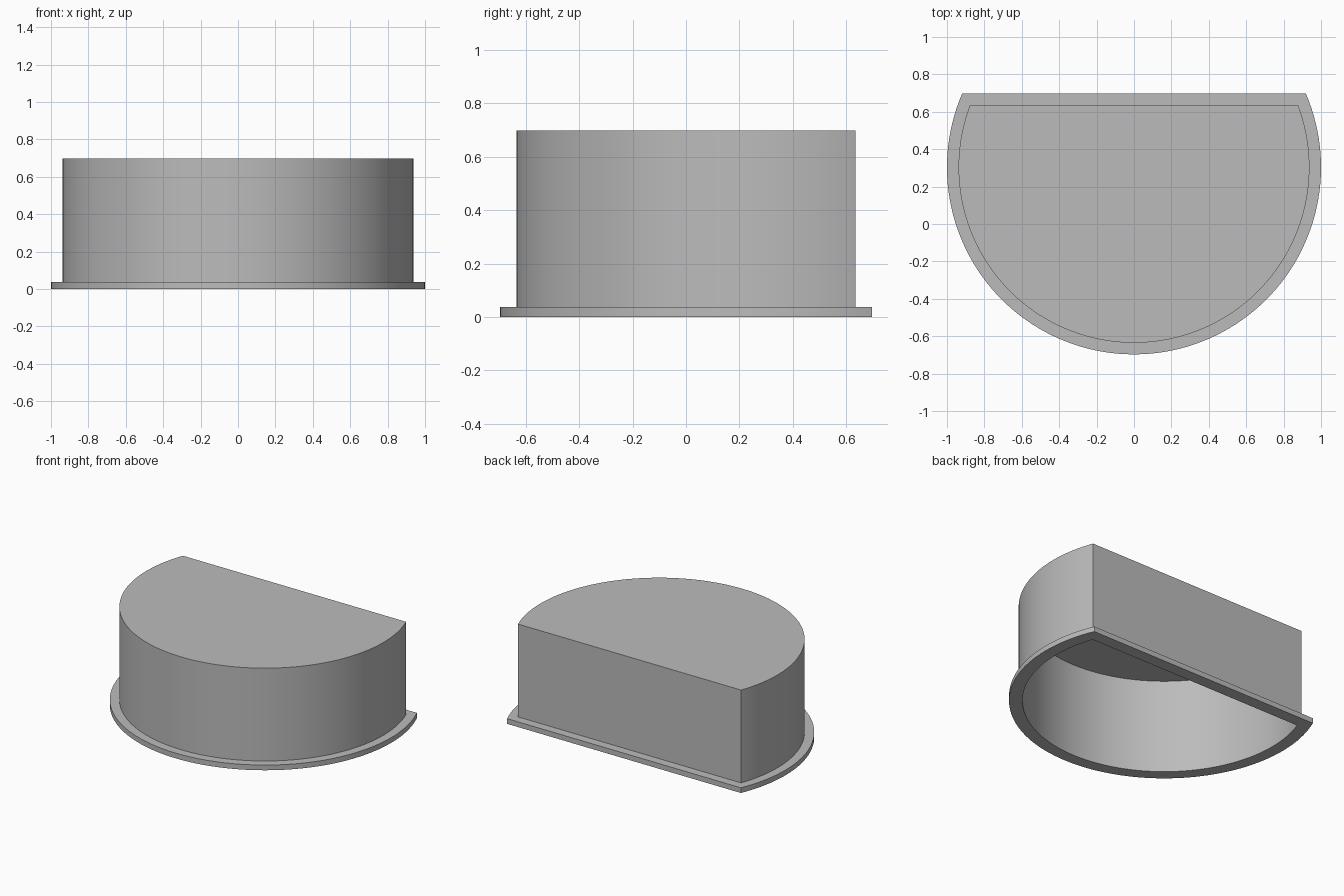
import bpy, bmesh, math

cube = bpy.data.objects.get("Cube")
if cube:
    bpy.data.objects.remove(cube)

CENTRE_Y = 0.303   # centre of the round side
HEIGHT = 0.697
FLANGE_TOP = 0.037
WALL = 0.025
SEGMENTS = 96

grey = bpy.data.materials.new("plain_grey")
grey.use_nodes = True
grey.diffuse_color = (0.5, 0.5, 0.5, 1)
grey.node_tree.nodes["Principled BSDF"].inputs["Base Color"].default_value = (0.5, 0.5, 0.5, 1)


def outline(inset):
    """Circle cut by a straight back, moved inwards by inset."""
    radius = 1 - inset
    start = math.asin((0.697 - inset - CENTRE_Y) / radius)
    sweep = math.pi + 2 * start
    return [(radius * math.cos(start - sweep * i / SEGMENTS),
             CENTRE_Y + radius * math.sin(start - sweep * i / SEGMENTS))
            for i in range(SEGMENTS + 1)]


def shell(name, rings, closed=False):
    """Skin a stack of (inset, z) outlines; an open stack is capped at both ends."""
    bm = bmesh.new()
    loops = [[bm.verts.new((x, y, z)) for x, y in outline(inset)] for inset, z in rings]
    pairs = list(zip(loops, loops[1:]))
    if closed:
        pairs.append((loops[-1], loops[0]))
    for a, b in pairs:
        for i in range(len(a)):
            j = (i + 1) % len(a)
            bm.faces.new((a[i], a[j], b[j], b[i]))
    if not closed:
        bm.faces.new(loops[0])
        bm.faces.new(loops[-1])
    bmesh.ops.recalc_face_normals(bm, faces=bm.faces)
    mesh = bpy.data.meshes.new(name)
    bm.to_mesh(mesh)
    bm.free()
    mesh.materials.append(grey)
    obj = bpy.data.objects.new(name, mesh)
    bpy.context.collection.objects.link(obj)
    bpy.ops.object.select_all(action='DESELECT')
    obj.select_set(True)
    bpy.context.view_layer.objects.active = obj
    bpy.ops.object.shade_smooth_by_angle(angle=math.radians(30))


# Hollow cover with an outward base flange, open underneath
BODY = 0.062
INNER = BODY + WALL
shell("flanged_cover", [
    (BODY, HEIGHT), (BODY, FLANGE_TOP),
    (0, FLANGE_TOP), (0, 0),
    (INNER, 0), (INNER, HEIGHT - WALL),
])
